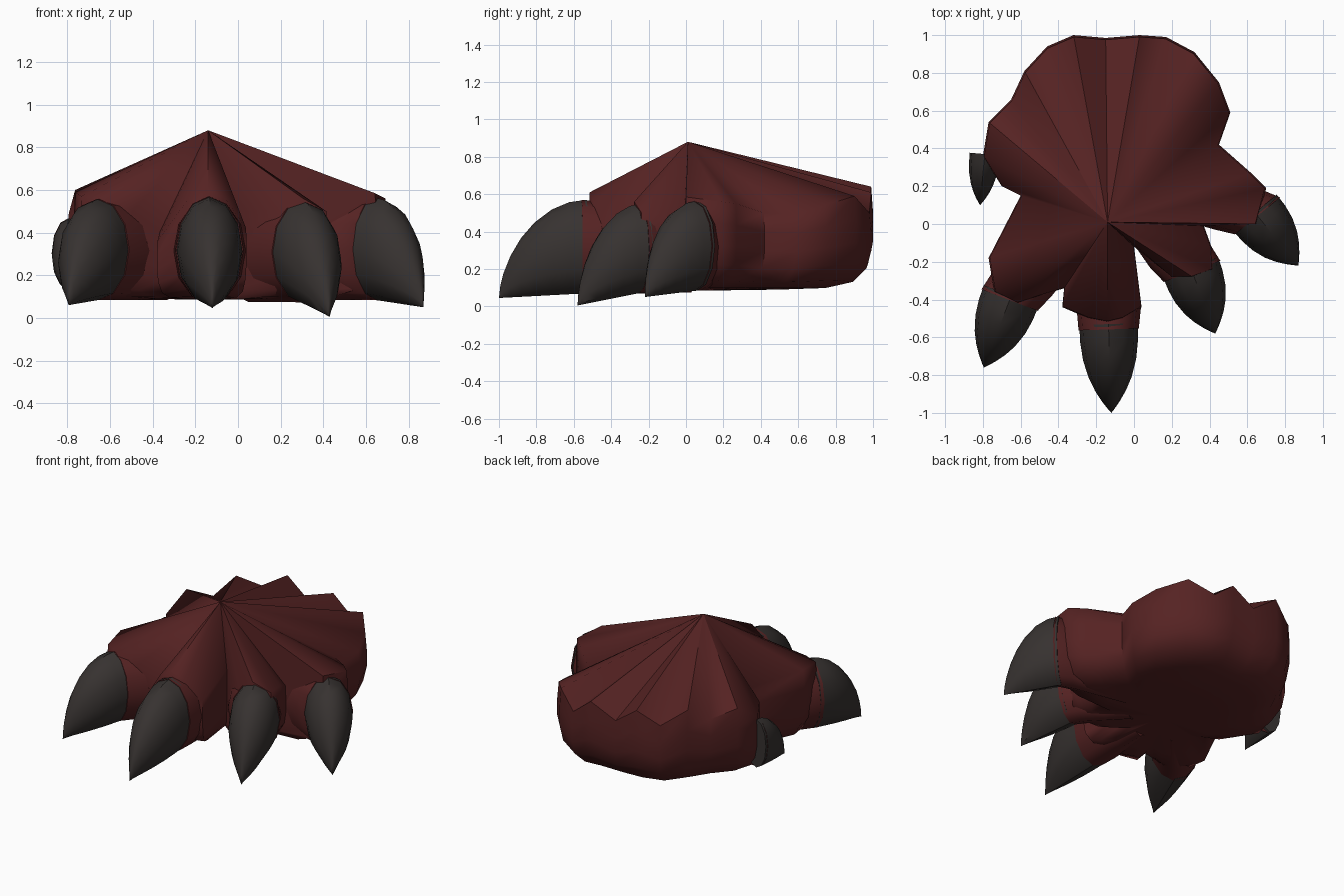
import bpy, bmesh, math
from mathutils import Vector

if "Cube" in bpy.data.objects:
    bpy.data.objects.remove(bpy.data.objects["Cube"])


def material(name, rgb):
    m = bpy.data.materials.new(name)
    m.diffuse_color = (*rgb, 1)
    m.use_nodes = True
    m.node_tree.nodes["Principled BSDF"].inputs["Base Color"].default_value = m.diffuse_color
    return m


HIDE = material("dark_red_hide", (0.092, 0.0165, 0.0165))
HORN = material("charcoal_horn", (0.038, 0.032, 0.030))
APEX = Vector((-0.14, 0.01, 0.88))
CORE = Vector((-0.12, 0.2, 0.09))


def loft(name, rings, mat, start=None, end=None, angle=40):
    """Skin a list of closed rings; ends go to a point or a flat cap."""
    bm = bmesh.new()
    vr = [[bm.verts.new(p) for p in r] for r in rings]
    n = len(vr[0])
    for a, b in zip(vr, vr[1:]):
        for i in range(n):
            j = (i + 1) % n
            bm.faces.new((a[i], a[j], b[j], b[i]))
    for ring, point in ((vr[0], start), (vr[-1], end)):
        if point is None:
            bm.faces.new(ring)
        else:
            c = bm.verts.new(point)
            for i in range(n):
                bm.faces.new((ring[i], ring[(i + 1) % n], c))
    bmesh.ops.recalc_face_normals(bm, faces=bm.faces)
    me = bpy.data.meshes.new(name)
    bm.to_mesh(me)
    bm.free()
    me.materials.append(mat)
    ob = bpy.data.objects.new(name, me)
    bpy.context.collection.objects.link(ob)
    bpy.ops.object.select_all(action='DESELECT')
    ob.select_set(True)
    bpy.context.view_layer.objects.active = ob
    bpy.ops.object.shade_smooth_by_angle(angle=math.radians(angle))
    return ob


# Palm: jagged rim, fanned up to one apex, rounded walls and sole below
RIM = [
    (-.32, 1, .64), (-.15, .985, .52), (.03, 1, .61), (.17, .99, .5),
    (.32, .91, .59), (.45, .75, .54), (.51, .59, .49), (.45, .42, .5),
    (.62, .27, .55), (.7, .19, .56), (.65, .0, .585), (.37, -.01, .45),
    (.41, -.12, .5), (.42, -.24, .5), (.31, -.28, .56), (.2, -.28, .5),
    (0, -.12, .5), (.04, -.44, .42), (-.06, -.5, .56), (-.14, -.52, .61),
    (-.24, -.5, .55), (-.38, -.44, .36), (-.37, -.34, .4),
    (-.5, -.38, .5), (-.62, -.42, .56), (-.74, -.36, .57), (-.77, -.18, .59),
    (-.6, .15, .55), (-.7, .2, .5), (-.8, .36, .49), (-.77, .54, .6),
    (-.65, .66, .54), (-.58, .81, .64), (-.46, .94, .55),
]


def palm_ring(scale, drop):
    """Rim scaled about the apex and lowered towards the sole."""
    return [(APEX.x + (x - APEX.x) * scale,
             APEX.y + (y - APEX.y) * scale,
             z + (0.09 - z) * drop) for x, y, z in RIM]


loft("palm", [palm_ring(s, d) for s, d in
              ((.99, 0), (1.0, .25), (1.0, .5), (.975, .72), (.9, .9),
               (.75, .98), (.5, 1.0))],
     HIDE, start=APEX, end=(-.1, .15, .085), angle=60)


def digit_ring(base, tip, w, top, s, grow=1.0, n=12):
    """Oval section along a digit: 0 is the claw root, 1 the tip, below 0 runs into the palm."""
    base, tip = Vector(base), Vector(tip)
    axis = Vector((tip.x - base.x, tip.y - base.y, 0))
    side = Vector((-axis.y, axis.x, 0)).normalized()
    c = base + axis * s if s > 0 else base.lerp(CORE, -s)
    t = max(s, 0)
    bot = base.z + (tip.z - base.z) * t
    hi = tip.z + (top - tip.z) * (1 - t * t) ** 0.6
    half, mid = (hi - bot) / 2, (hi + bot) / 2
    width = w * grow * (1 - t ** 2.6)
    return [c + side * width * math.cos(a) + Vector((0, 0, mid + half * math.sin(a) - c.z))
            for a in (2 * math.pi * i / n for i in range(n))]


# Toes with claws: claw root (z is underside), tip, half width, top height
DIGITS = {
    "outer_left": ((-.65, -.38, .085), (-.795, -.76, .06), .155, .56),
    "middle": ((-.135, -.53, .07), (-.12, -1.0, .045), .155, .57),
    "inner_right": ((.3, -.23, .075), (.43, -.58, .005), .155, .55),
    "outer_right": ((.64, .06, .085), (.87, -.22, .05), .15, .565),
    "thumb": ((-.79, .37, .14), (-.815, .1, .14), .08, .47),
}
for name, (base, tip, w, top) in DIGITS.items():
    wide = 0.95 if name == "thumb" else 1.1
    loft("toe_" + name,
         [digit_ring(base, tip, w, top - d, s, g)
          for s, g, d in ((-.6, .7, .1), (-.35, .95, .05), (-.12, wide, .01), (.06, 1.03, 0))],
         HIDE, angle=60)
    loft("claw_" + name,
         [digit_ring(base, tip, w, top, s)
          for s in (0, .2, .4, .6, .75, .87, .95, .985)], HORN, end=tip)
